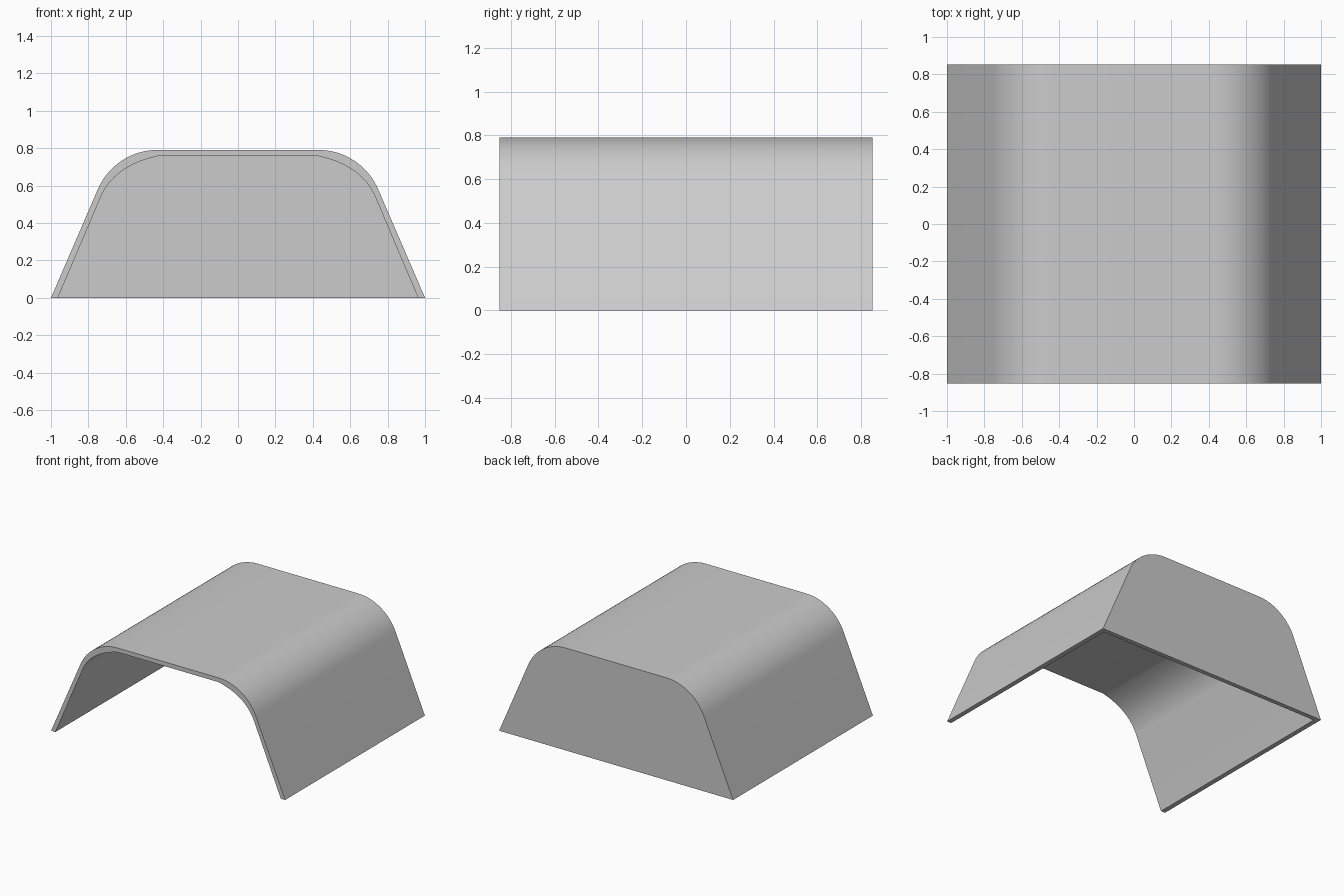
import bpy, bmesh, math
from mathutils import Vector

cube = bpy.data.objects.get("Cube")
if cube:
    bpy.data.objects.remove(cube, do_unlink=True)

HALF_DEPTH = 0.853
WALL = 0.035
STEPS = 16

grey = bpy.data.materials.new("light grey")
grey.use_nodes = True
colour = (0.6, 0.6, 0.6, 1)
grey.diffuse_color = colour
grey.node_tree.nodes["Principled BSDF"].inputs["Base Color"].default_value = colour


def mirrored(half):
    """Full arch from its right half, running from foot to foot."""
    return half + [Vector((-p.x, p.y)) for p in reversed(half)]


# Outer arch: sloped side, round shoulder, flat top
radius, centre, slope = 0.348, Vector((0.43, 0.443)), math.radians(23)
outer = [Vector((1, 0))]
for i in range(STEPS + 1):
    a = slope + (math.pi / 2 - slope) * i / STEPS
    outer.append(centre + radius * Vector((math.cos(a), math.sin(a))))

# Inner arch: parallel side with a slightly fuller shoulder
start, control, end = Vector((0.735, 0.537)), Vector((0.664, 0.707)), Vector((0.43, 0.758))
inner = [Vector((0.963, 0))]
for i in range(STEPS + 1):
    t = i / STEPS
    inner.append(start * (1 - t) ** 2 + control * 2 * t * (1 - t) + end * t * t)

bm = bmesh.new()


def row(profile, y):
    return [bm.verts.new((p.x, y, p.y)) for p in mirrored(profile)]


def strip(a, b):
    for i in range(len(a) - 1):
        bm.faces.new((a[i], a[i + 1], b[i + 1], b[i]))


out_front, out_back = row(outer, -HALF_DEPTH), row(outer, HALF_DEPTH)
in_front, in_back = row(inner, -HALF_DEPTH), row(inner, HALF_DEPTH - WALL)

# Outer skin, lining and open front rim
strip(out_front, out_back)
strip(in_front, in_back)
strip(out_front, in_front)
# Closed back wall, both sides
bm.faces.new(out_back)
bm.faces.new(in_back)
# Bottom edges of the two sides and the back
for k in (0, -1):
    bm.faces.new((out_front[k], in_front[k], in_back[k], out_back[k]))
bm.faces.new((out_back[0], in_back[0], in_back[-1], out_back[-1]))
bmesh.ops.recalc_face_normals(bm, faces=bm.faces)

mesh = bpy.data.meshes.new("arched_cover")
bm.to_mesh(mesh)
bm.free()
mesh.materials.append(grey)
cover = bpy.data.objects.new("arched_cover", mesh)
bpy.context.collection.objects.link(cover)

bpy.ops.object.select_all(action="DESELECT")
cover.select_set(True)
bpy.context.view_layer.objects.active = cover
bpy.ops.object.shade_smooth_by_angle(angle=math.radians(30))
